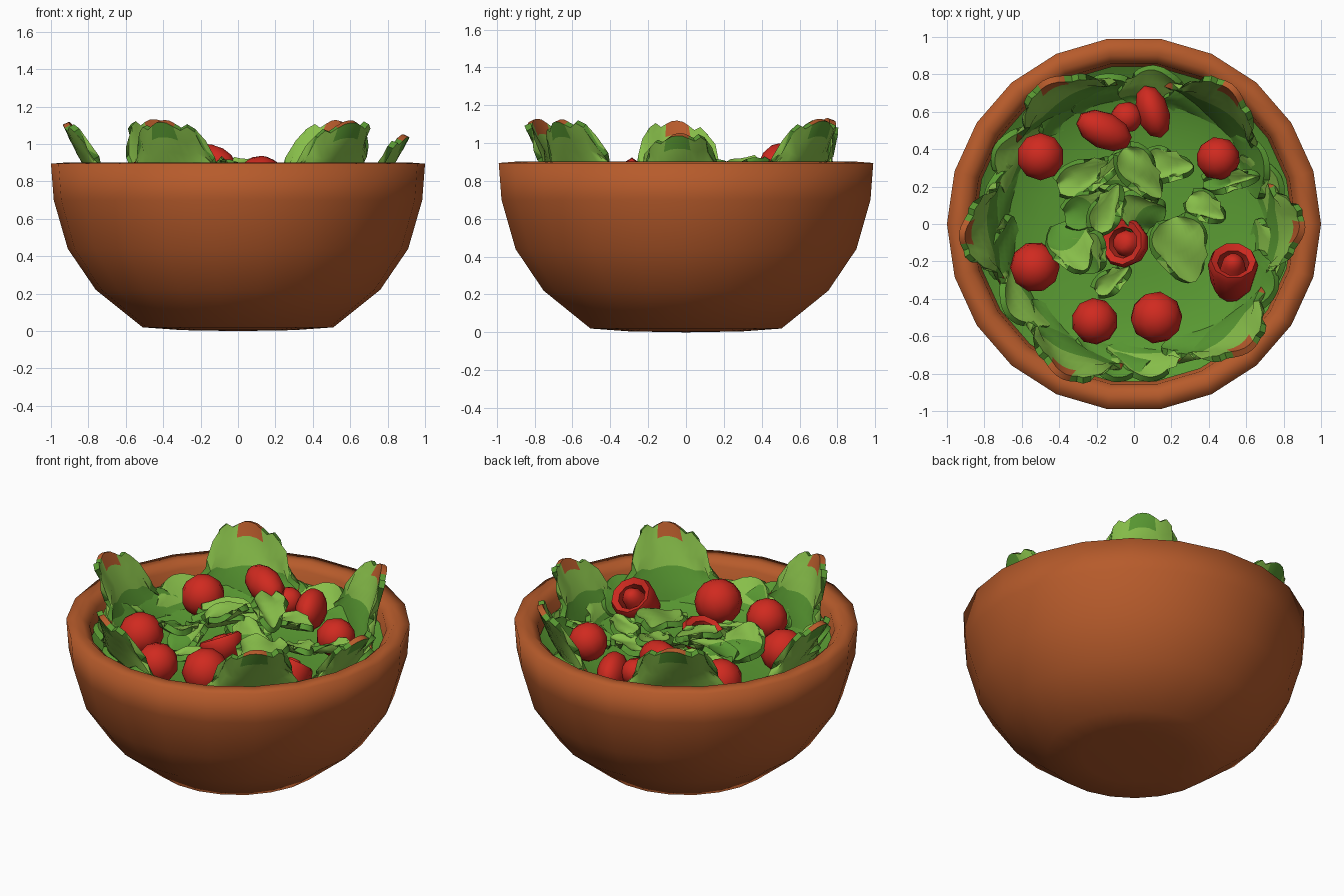
import bpy, bmesh, math, random
from math import sin, cos, radians, pi
from mathutils import Matrix, Vector, Euler

if "Cube" in bpy.data.objects:
    bpy.data.objects.remove(bpy.data.objects["Cube"], do_unlink=True)
random.seed(4)
parts = []


def material(name, rgb):
    m = bpy.data.materials.new(name)
    m.use_nodes = True
    m.diffuse_color = (*rgb, 1)
    m.node_tree.nodes["Principled BSDF"].inputs["Base Color"].default_value = (*rgb, 1)
    return m


clay = material("terracotta", (0.47, 0.104, 0.024))
red = material("tomato red", (0.63, 0.023, 0.014))
core_red = material("tomato recess", (0.45, 0.022, 0.012))
light = material("light green", (0.245, 0.52, 0.068))
mid = material("leaf green", (0.1, 0.32, 0.032))


def add(name, bm, mats, matrix=None):
    me = bpy.data.meshes.new(name)
    bm.to_mesh(me)
    bm.free()
    for m in mats:
        me.materials.append(m)
    ob = bpy.data.objects.new(name, me)
    bpy.context.collection.objects.link(ob)
    if matrix:
        ob.matrix_world = matrix
    parts.append(ob)
    return ob


def lathe(name, profile, steps, mats, matrix=None, band=None):
    """Spin (radius, height) points about z; 'band' is a segment given material 1."""
    bm = bmesh.new()
    rings = []
    for r, z in profile:
        n = 1 if r == 0 else steps
        rings.append([bm.verts.new((r * cos(2 * pi * i / steps), r * sin(2 * pi * i / steps), z))
                      for i in range(n)])
    for k, (a, b) in enumerate(zip(rings, rings[1:])):
        for i in range(steps):
            j = (i + 1) % steps
            quad = [a[i % len(a)], a[j % len(a)], b[j % len(b)], b[i % len(b)]]
            f = bm.faces.new(list(dict.fromkeys(quad)))
            f.material_index = 1 if k == band else 0
    bmesh.ops.recalc_face_normals(bm, faces=bm.faces)
    return add(name, bm, mats, matrix)


# Leaf outlines: half widths from stem to tip, and heights from midrib to edge
LOBED = ((0.85, 1.0, 1.0, 0.86, 0.7, 0.72, 0.62), (1.0, 0.99, 0.95, 0.9, 0.93, 0.86, 0.62))
OVAL = ((0.5, 0.8, 0.95, 1.0, 0.98, 0.88, 0.7), (1.0, 1.0, 0.97, 0.93, 0.88, 0.78, 0.6))


def leaf(name, pos, azimuth, lean, half_width, length, shape, cup=0.1, low=0.0, mats=(light, mid)):
    """Leaf growing from pos, leaning from vertical toward azimuth; 'low' is the dark share."""
    a, t = radians(azimuth), radians(lean)
    y = Vector((cos(a) * sin(t), sin(a) * sin(t), cos(t)))
    z = Vector((-cos(a) * cos(t), -sin(a) * cos(t), sin(t)))
    mat = Matrix((y.cross(z), y, z)).transposed().to_4x4()
    mat.translation = Vector(pos)
    widths, heights = shape
    bm = bmesh.new()
    rows, half = len(widths), len(heights) - 1
    skew = random.uniform(-0.08, 0.08)
    grid = []
    for r, w in enumerate(widths):
        v = r / (rows - 1)
        grid.append([bm.verts.new((
            (c / half * w + skew * v) * half_width,
            length * v * (heights[abs(c)] + skew * c / half),
            cup * length * ((c / half) ** 2 - 0.7 * v * v + 0.25 * sin(v * 6 + c * 0.5))))
            for c in range(-half, half + 1)])
    for r in range(rows - 1):
        for c in range(2 * half):
            f = bm.faces.new((grid[r][c], grid[r][c + 1], grid[r + 1][c + 1], grid[r + 1][c]))
            tip = r == rows - 2 and half - 2 <= c < half + 2
            f.material_index = len(mats) - 1 if tip and len(mats) > 2 else int(r / (rows - 1) < low)
    ob = add(name, bm, mats, mat)
    sol = ob.modifiers.new("thickness", "SOLIDIFY")
    sol.thickness, sol.offset = 0.035, 0
    sol.material_offset, sol.material_offset_rim = -1, 1


def tomato(name, pos, size, rot=(0, 0, 0)):
    bm = bmesh.new()
    bmesh.ops.create_uvsphere(bm, u_segments=10, v_segments=7, radius=1)
    m = Matrix.LocRotScale(Vector(pos), Euler([radians(r) for r in rot]), Vector(size))
    add(name, bm, [red], m)


# Bowl and the leafy bed filling it
bowl = lathe("bowl", [(0, 0), (0.3, 0.005), (0.51, 0.02), (0.76, 0.22), (0.91, 0.44), (0.985, 0.7),
                      (1, 0.895), (0.91, 0.902), (0.865, 0.86), (0.84, 0.6)], 22, [clay])
lathe("salad_bed", [(0.85, 0.79), (0.72, 0.71), (0.5, 0.65), (0.25, 0.64), (0, 0.65)], 22, [mid])

# Tall leaves standing round the rim: angle, half width, length, lean
for i, (ang, w, h, lean) in enumerate([(182, 0.3, 0.51, 21), (-4, 0.28, 0.44, 22), (53, 0.32, 0.51, 18),
                                       (119, 0.34, 0.51, 17), (-50, 0.32, 0.51, 19), (-117, 0.32, 0.51, 18)]):
    a = radians(ang)
    leaf(f"rim_leaf_{i}", (0.7 * cos(a), 0.7 * sin(a), 0.65), ang, lean, w, h, LOBED, 0.1, 0.5,
         (light, mid, clay))

# Low leaves layered against the wall, between and below the tall ones
for i in range(16):
    ang = 10 + i * 22.5 + random.uniform(-6, 6)
    a = radians(ang)
    leaf(f"wall_leaf_{i}", (0.66 * cos(a), 0.66 * sin(a), 0.65), ang + random.uniform(-12, 12),
         random.uniform(28, 40), 0.21, random.uniform(0.22, 0.27), OVAL, 0.12, 0.3 if i % 3 == 0 else 1)

# Loose leaves heaped in the middle: position, azimuth, lean, half width, length
heap = [((-0.06, 0.4, 0.88), -52, 94, 0.1, 0.33), ((0.06, 0.33, 0.79), -5, 78, 0.09, 0.26),
        ((-0.2, -0.03, 0.85), 62, 76, 0.08, 0.27), ((-0.4, 0.2, 0.76), 20, 74, 0.09, 0.35),
        ((0.2, 0.03, 0.8), -72, 92, 0.15, 0.36), ((0.3, 0.14, 0.76), -35, 70, 0.08, 0.22),
        ((-0.2, -0.36, 0.74), 35, 76, 0.06, 0.22), ((-0.38, 0.0, 0.74), -62, 62, 0.13, 0.3),
        ((-0.36, 0.04, 0.75), 15, 66, 0.1, 0.34), ((0.38, 0.22, 0.72), 5, 66, 0.06, 0.3),
        ((-0.1, 0.12, 0.72), 80, 58, 0.12, 0.28), ((0.1, 0.0, 0.7), 130, 50, 0.12, 0.26),
        ((-0.3, -0.22, 0.7), 60, 50, 0.12, 0.24), ((0.02, 0.3, 0.7), 200, 60, 0.12, 0.26)]
for i, (p, az, lean, w, h) in enumerate(heap):
    leaf(f"heap_leaf_{i}", p, az, lean, w, h, OVAL, 0.13, 0.5 if i > 6 else 0)

# Round tomatoes, then longer ones at the back
for i, (x, y, z, r) in enumerate([(-0.5, 0.36, 0.79, 0.13), (-0.53, -0.23, 0.76, 0.135),
                                  (-0.21, -0.52, 0.77, 0.125), (0.12, -0.5, 0.8, 0.14),
                                  (0.45, 0.35, 0.78, 0.117), (-0.04, 0.57, 0.8, 0.085)]):
    tomato(f"tomato_{i}", (x, y, z), (r, r, r * 0.98), (10 * i, 0, 20 * i))
tomato("long_tomato_left", (-0.16, 0.5, 0.9), (0.16, 0.1, 0.1), (0, 10, -25))
tomato("long_tomato_right", (0.1, 0.6, 0.77), (0.09, 0.15, 0.12), (0, 0, 18))

# Cut tomatoes with a hollow ring and a seed core
half = [(0, -0.14), (0.07, -0.12), (0.115, -0.07), (0.135, 0), (0.12, 0.02), (0.085, 0.01),
        (0.072, -0.03), (0.06, 0.01), (0.035, 0.03), (0, 0.03)]
for name, pos, rot, depth in [("cut_tomato_middle", (-0.055, -0.1, 0.8), (0, -28, -15), 1),
                              ("cut_tomato_side", (0.53, -0.22, 0.82), (-38, 3, 0), 2)]:
    m = Matrix.LocRotScale(Vector(pos), Euler([radians(r) for r in rot]), Vector((1, 1, depth)))
    lathe(name, half, 10, [red, core_red], m, 5)

# Bake thickness and smooth the shading, the bowl without any hard edge
bpy.ops.object.select_all(action="DESELECT")
for ob in parts:
    ob.select_set(True)
bpy.context.view_layer.objects.active = bowl
bpy.ops.object.convert(target="MESH")
bowl.select_set(False)
bpy.context.view_layer.objects.active = parts[1]
bpy.ops.object.shade_smooth_by_angle(angle=radians(55))
bowl.data.shade_smooth()
